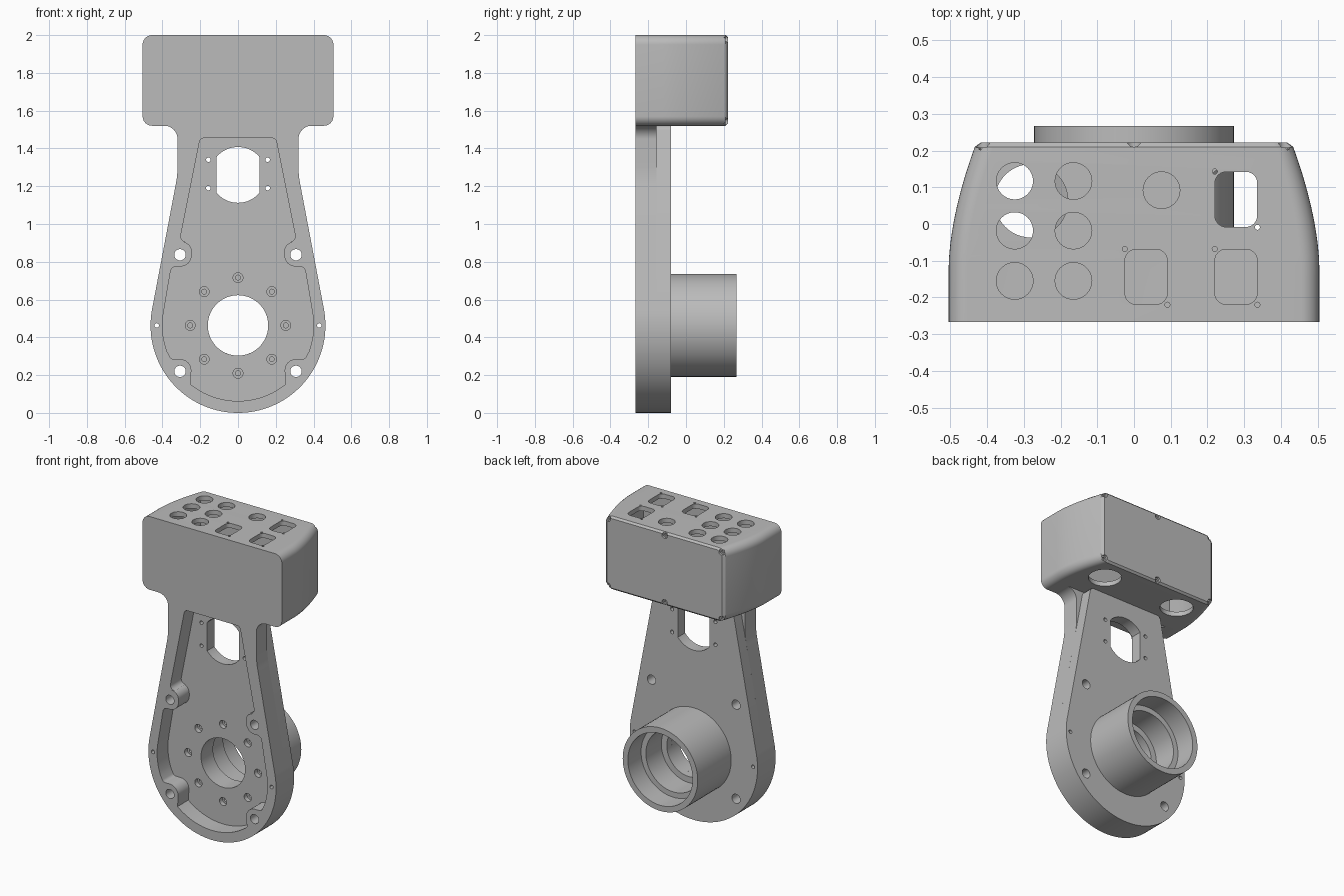
import bpy, bmesh
from math import sin, cos, pi, radians
from mathutils import Vector

old = bpy.data.objects.get("Cube")
if old:
    bpy.data.objects.remove(old, do_unlink=True)

grey = bpy.data.materials.new("machined grey")
grey.use_nodes = True
grey.diffuse_color = (0.5, 0.5, 0.5, 1)
grey.node_tree.nodes["Principled BSDF"].inputs["Base Color"].default_value = (0.5, 0.5, 0.5, 1)

FRONT, FLOOR, BACK = -0.267, -0.155, -0.08
AXIS_Z = 0.463          # height of the bearing axis


def finish_mesh(name, bm):
    bmesh.ops.recalc_face_normals(bm, faces=bm.faces)
    mesh = bpy.data.meshes.new(name)
    bm.to_mesh(mesh)
    bm.free()
    mesh.materials.append(grey)
    obj = bpy.data.objects.new(name, mesh)
    bpy.context.collection.objects.link(obj)
    return obj


def loft(name, rings, closed=False):
    """Skin a list of equal point rings; cap the ends or join them in a loop."""
    bm = bmesh.new()
    vs = [[bm.verts.new(p) for p in ring] for ring in rings]
    pairs = list(zip(vs, vs[1:])) + ([(vs[-1], vs[0])] if closed else [])
    for a, b in pairs:
        for i in range(len(a)):
            j = (i + 1) % len(a)
            bm.faces.new((a[i], a[j], b[j], b[i]))
    if not closed:
        bm.faces.new(vs[0])
        bm.faces.new(vs[-1])
    return finish_mesh(name, bm)


def prisms(name, outlines, a, b, axis="y"):
    """Extrude separate outlines from a to b in a single mesh."""
    bm = bmesh.new()
    for pts in outlines:
        ends = []
        for t in (a, b):
            ends.append([bm.verts.new((u, t, v) if axis == "y" else (u, v, t)) for u, v in pts])
            bm.faces.new(ends[-1])
        n = len(pts)
        for i in range(n):
            j = (i + 1) % n
            bm.faces.new((ends[0][i], ends[0][j], ends[1][j], ends[1][i]))
    return finish_mesh(name, bm)


def arc(x, y, r, start, stop, n):
    return [(x + r * cos(radians(start + (stop - start) * i / n)),
             y + r * sin(radians(start + (stop - start) * i / n))) for i in range(n + 1)]


def circle(x, y, r, n=32):
    return arc(x, y, r, 0, 360, n)[:-1]


def rounded(pts, steps=6):
    """Round polygon corners given as (x, y, radius)."""
    out = []
    for i, p in enumerate(pts):
        if len(p) < 3:
            out.append(tuple(p))
            continue
        c = Vector(p[:2])
        da = (Vector(pts[i - 1][:2]) - c).normalized()
        db = (Vector(pts[(i + 1) % len(pts)][:2]) - c).normalized()
        half = da.angle(db) / 2
        centre = c + (da + db).normalized() * (p[2] / sin(half))
        tang = p[2] * cos(half) / sin(half)
        s, e = c + da * tang - centre, c + db * tang - centre
        for k in range(steps + 1):
            out.append(tuple(centre + s.lerp(e, k / steps).normalized() * p[2]))
    return out


def mirrored(half):
    """Close a right-hand outline, listed bottom to top, across x = 0."""
    return half + [(-p[0], *p[1:]) for p in reversed(half) if abs(p[0]) > 1e-6]


def rect(x, y, w, h, r):
    return rounded([(x + sx * w / 2, y + sy * h / 2, r)
                    for sx, sy in ((1, -1), (1, 1), (-1, 1), (-1, -1))])


def boolean(obj, tool, operation="DIFFERENCE"):
    mod = obj.modifiers.new("cut", "BOOLEAN")
    mod.operation, mod.solver, mod.object = operation, "EXACT", tool
    with bpy.context.temp_override(object=obj, active_object=obj, selected_objects=[obj]):
        bpy.ops.object.modifier_apply(modifier=mod.name)
    bpy.data.objects.remove(tool, do_unlink=True)


# Hollow head box, tapering toward the back in plan
def half_width(y):
    t = max(0.0, (y + 0.12) / 0.34)
    return 0.505 - 0.075 * t ** 1.7


def box_ring(y, inset, r):
    return [(u, y, v) for u, v in rect(0, 1.76, 2 * (half_width(y) - inset), 0.48 - 2 * inset, r)]


depths = [FRONT, -0.12] + [-0.12 + 0.33 * i / 10 for i in range(1, 11)]
housing = loft("housing", [box_ring(y, 0, 0.05) for y in depths] + [box_ring(0.222, 0.012, 0.04)])

# Front frame with neck and flare, joined to the box
bottom = arc(0, AXIS_Z, AXIS_Z, -90, 10.7, 36)
neck = rounded([(0.455, 0.549), (0.32, 1.26, 0.5), (0.32, 1.52, 0.07), (0.42, 1.52), (0.42, 1.535)], 10)[1:-2]
frame = prisms("frame", [mirrored(bottom + neck + [(0.4, 1.52), (0.4, 1.535)])], FRONT, FLOOR)
boolean(housing, frame, "UNION")
boolean(housing, loft("cavity", [box_ring(y, 0.03, 0.03) for y in [-0.237] + depths[1:-1] + [0.195]]))

# Pocket that leaves four bolt bosses standing
pocket = arc(0, AXIS_Z, 0.4, -90, -51, 16)
pocket += [(0.243, 0.285, 0.06), (0.355, 0.285, 0.025)]
pocket += arc(0, AXIS_Z, 0.4, -20, 10.7, 10)
pocket += [(0.353, 0.775, 0.03), (0.245, 0.775, 0.06), (0.245, 0.905, 0.05),
           (0.31, 0.905, 0.03), (0.2, 1.455, 0.025)]
boolean(housing, prisms("pocket", [rounded(mirrored(pocket))], FRONT - 0.1, FLOOR + 0.1))

# Bolt and dowel holes run through frame and back plate
through = [circle(s * 0.307, z, 0.03) for s in (-1, 1) for z in (0.22, 0.837)]
through += [circle(s * 0.43, AXIS_Z, 0.012, 16) for s in (-1, 1)]
boolean(housing, prisms("bolt_holes", through, -0.4, -0.05))

# Connector openings in the box top
ports = [circle(x, y, 0.05) for x in (-0.325, -0.165) for y in (0.117, -0.018, -0.155)]
ports.append(circle(0.075, 0.092, 0.05))
for x, y in ((0.278, 0.067), (0.278, -0.144), (0.033, -0.144)):
    ports.append(rect(x, y, 0.115, 0.15, 0.03))
    ports += [circle(x + s * -0.058, y + s * 0.076, 0.007, 12) for s in (-1, 1)]
boolean(housing, prisms("ports", ports, 1.9, 2.1, "z"))

# Cable openings in the box floor
boolean(housing, prisms("cable_holes", [circle(s * 0.28, 0.063, 0.1, 48) for s in (-1, 1)], 1.4, 1.6, "z"))

# Lid screw recesses
spots = [(x, z) for x in (-0.413, 0, 0.413) for z in (1.54, 1.98)]
boolean(housing, prisms("screw_recess", [circle(x, z, 0.02, 20) for x, z in spots], 0.208, 0.3))
boolean(housing, prisms("screw_socket", [circle(x, z, 0.01, 12) for x, z in spots], 0.197, 0.3))

# Tapered back plate
shape = rounded(mirrored(bottom + [(0.27, 1.522, 0.03)]))
back_plate = prisms("back_plate", [shape], FLOOR, BACK)
slot = mirrored([(0, 1.112)] + [p for p in arc(0, 1.26, 0.148, -80, -39, 8)]
                + arc(0, 1.26, 0.148, 39, 80, 8) + [(0, 1.408)])
holes = through + [slot, circle(0, AXIS_Z, 0.16, 64)]
holes += [circle(s * 0.157, z, 0.012, 16) for s in (-1, 1) for z in (1.19, 1.34)]
boolean(back_plate, prisms("plate_holes", holes, -0.4, 0.1))

# Ring of counterbored screws around the bore
ring = [(0.253 * cos(k * pi / 4), AXIS_Z + 0.253 * sin(k * pi / 4)) for k in range(8)]
boolean(back_plate, prisms("counterbores", [circle(x, z, 0.026, 24) for x, z in ring], -0.3, FLOOR + 0.03))
boolean(back_plate, prisms("screw_holes", [circle(x, z, 0.013, 16) for x, z in ring], -0.3, FLOOR + 0.055))

# Stepped bearing tube
profile = [(0.272, BACK), (0.272, 0.267), (0.235, 0.267), (0.235, 0.13),
           (0.2, 0.13), (0.2, -0.03), (0.16, -0.03), (0.16, BACK)]
tube = loft("bearing_tube", [[(r * cos(a), y, AXIS_Z + r * sin(a)) for r, y in profile]
                             for a in (2 * pi * i / 72 for i in range(72))], closed=True)

for obj in (housing, back_plate, tube):
    bpy.ops.object.select_all(action="DESELECT")
    obj.select_set(True)
    bpy.context.view_layer.objects.active = obj
    bpy.ops.object.shade_smooth_by_angle(angle=radians(30))
